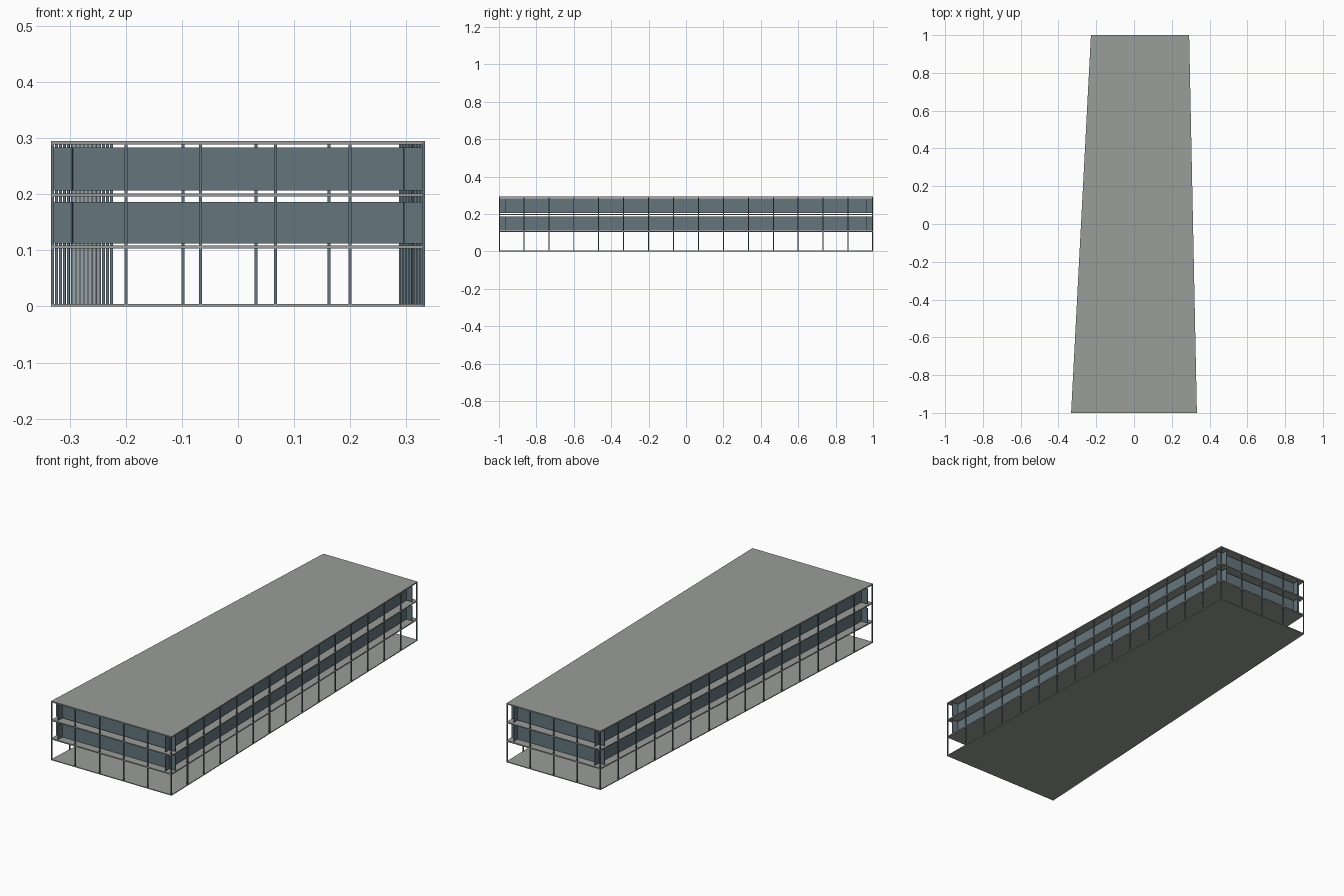
import bpy, bmesh
from mathutils import Vector

cube = bpy.data.objects.get("Cube")
if cube:
    bpy.data.objects.remove(cube, do_unlink=True)


def material(name, rgb):
    m = bpy.data.materials.new(name)
    m.use_nodes = True
    m.diffuse_color = (*rgb, 1)
    m.node_tree.nodes["Principled BSDF"].inputs["Base Color"].default_value = (*rgb, 1)
    return m


concrete = material("concrete grey", (0.32, 0.34, 0.315))
glass = material("blue grey glass", (0.13, 0.18, 0.205))

# Plan outline, counter-clockwise from the front, and column bays on each side
CORNERS = [Vector(p) for p in ((-0.333, -1), (0.333, -1), (0.292, 1), (-0.228, 1))]
BAYS = (5, 15, 4, 15)
SIDES = ("front", "left", "back", "right")
COLUMN = 0.005
SETBACK = 0.035
PANE = 0.003


def prism(name, outline, z0, z1, mat):
    """Extrude a plan outline from z0 up to z1."""
    bm = bmesh.new()
    face = bm.faces.new([bm.verts.new((p.x, p.y, z0)) for p in outline])
    top = bmesh.ops.extrude_face_region(bm, geom=[face])["geom"]
    for v in top:
        if isinstance(v, bmesh.types.BMVert):
            v.co.z = z1
    bmesh.ops.recalc_face_normals(bm, faces=bm.faces)
    mesh = bpy.data.meshes.new(name)
    bm.to_mesh(mesh)
    bm.free()
    mesh.materials.append(mat)
    obj = bpy.data.objects.new(name, mesh)
    bpy.context.collection.objects.link(obj)
    return obj


# Floor slabs and roof
for name, z0, z1 in (("ground_slab", 0, 0.004), ("first_floor_slab", 0.103, 0.109),
                     ("second_floor_slab", 0.196, 0.201), ("roof_slab", 0.289, 0.295)):
    prism(name, CORNERS, z0, z1, concrete)

for i, side in enumerate(SIDES):
    a, b = CORNERS[i], CORNERS[(i + 1) % 4]
    along = (b - a).normalized()
    inward = Vector((-along.y, along.x))

    # Perimeter columns, just inside the slab edge
    for k in range(BAYS[i]):
        c = a.lerp(b, k / BAYS[i]) + inward * COLUMN / 2
        if k == 0:
            c += along * COLUMN / 2
        h = COLUMN / 2
        square = [c - along * h - inward * h, c + along * h - inward * h,
                  c + along * h + inward * h, c - along * h + inward * h]
        prism(f"{side}_column_{k + 1}", square, 0, 0.292, glass)

    # Set-back glass walls that cross each other at the corners
    p, q = a + inward * SETBACK + along * PANE, b + inward * SETBACK - along * PANE
    wall = [p, q, q + inward * PANE, p + inward * PANE]
    for floor, z0, z1 in (("lower", 0.112, 0.186), ("upper", 0.207, 0.283)):
        prism(f"{side}_{floor}_glass_wall", wall, z0, z1, glass)
